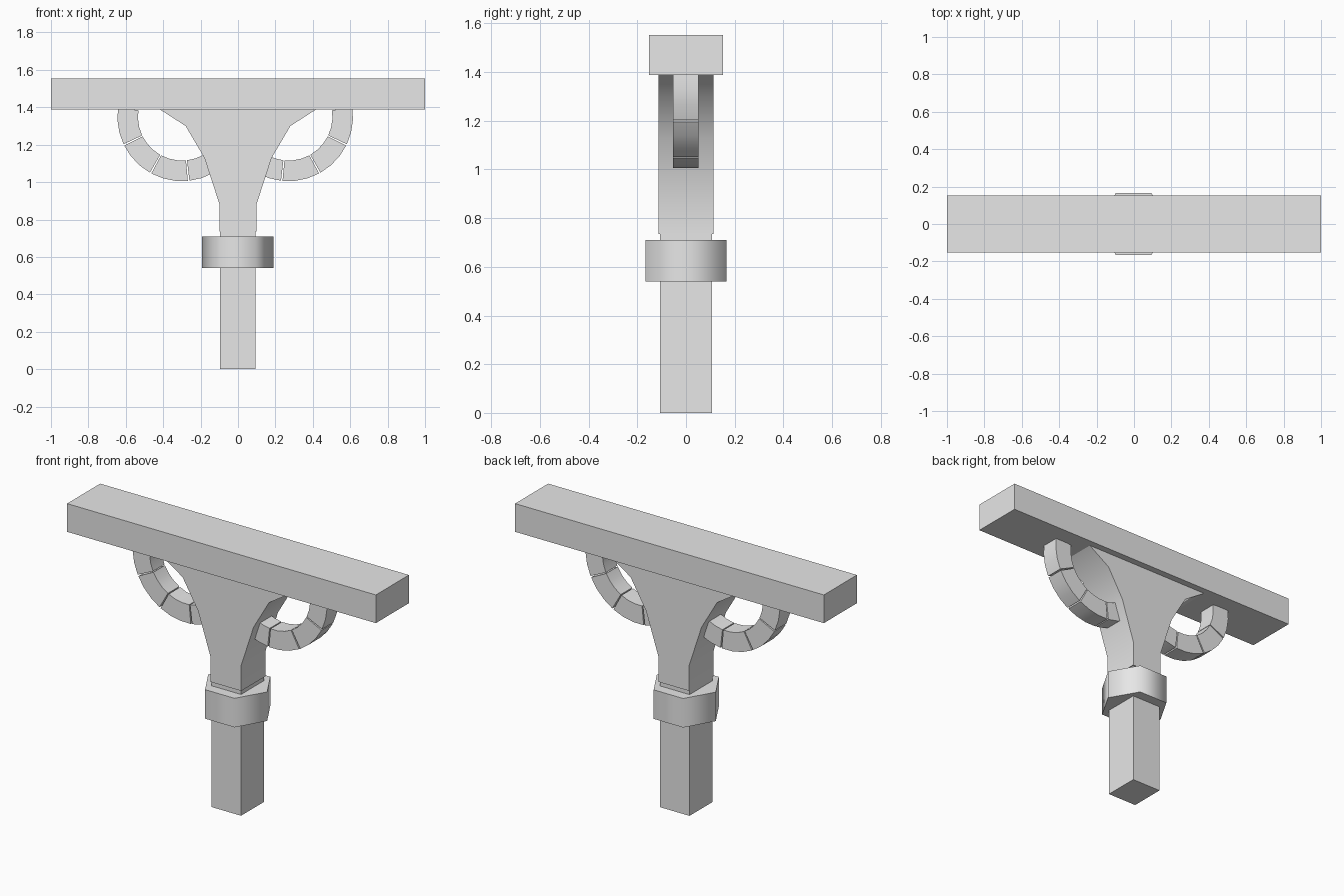
import bpy, bmesh
from math import radians, cos, sin

cube = bpy.data.objects.get("Cube")
if cube:
    bpy.data.objects.remove(cube, do_unlink=True)

# One plain grey for the whole support
grey = bpy.data.materials.new("plain grey")
grey.use_nodes = True
colour = (0.8, 0.8, 0.8, 1)
grey.diffuse_color = colour
grey.node_tree.nodes["Principled BSDF"].inputs["Base Color"].default_value = colour


def finish(name, bm, smooth=None):
    bmesh.ops.recalc_face_normals(bm, faces=bm.faces)
    mesh = bpy.data.meshes.new(name)
    bm.to_mesh(mesh)
    bm.free()
    mesh.materials.append(grey)
    obj = bpy.data.objects.new(name, mesh)
    bpy.context.collection.objects.link(obj)
    if smooth:
        bpy.ops.object.select_all(action='DESELECT')
        obj.select_set(True)
        bpy.context.view_layer.objects.active = obj
        bpy.ops.object.shade_smooth_by_angle(angle=radians(smooth))
    return obj


def box(name, low, high):
    bm = bmesh.new()
    bmesh.ops.create_cube(bm, size=1)
    for v in bm.verts:
        v.co = [(a + b) / 2 + c * (b - a) for a, b, c in zip(low, high, v.co)]
    return finish(name, bm)


def extrude_outline(bm, outline, direction):
    """Fill an outline and push it along a direction into a closed solid."""
    face = bm.faces.new([bm.verts.new(p) for p in outline])
    result = bmesh.ops.extrude_face_region(bm, geom=[face], use_keep_orig=True)
    moved = [g for g in result["geom"] if isinstance(g, bmesh.types.BMVert)]
    bmesh.ops.translate(bm, verts=moved, vec=direction)


# Crossbeam and square post
box("crossbeam", (-1, -0.153, 1.388), (1, 0.153, 1.553))
box("post", (-0.097, -0.106, 0), (0.094, 0.106, 0.76))

# Flared bracket between post and beam
half = [(0.1, 0.735), (0.1, 0.885), (0.18, 1.13), (0.28, 1.3), (0.42, 1.39)]
profile = half + [(-x, z) for x, z in reversed(half)]
bm = bmesh.new()
extrude_outline(bm, [(x, -0.113, z) for x, z in profile], (0, 0.226, 0))
finish("flared_bracket", bm, 35)

# Six-sided collar with softly shaded sides
bm = bmesh.new()
ring = [(0.191 * cos(radians(60 * i)) - 0.002, 0.191 * sin(radians(60 * i)), 0.54)
        for i in range(6)]
extrude_outline(bm, ring, (0, 0, 0.17))
finish("collar", bm, 70)

# Curved braces, each built from four wedge blocks with thin gaps
INNER, OUTER, STEP, GAP, CUTS = 0.235, 0.345, 35, 0.7, 3
for side, name, centre in ((1, "left", 0.27), (-1, "right", -0.3)):
    for block in range(4):
        start = 9 - block * STEP - GAP
        end = start - STEP + 2 * GAP
        angles = [radians(start + (end - start) * i / CUTS) for i in range(CUTS + 1)]
        arc = [(OUTER, a) for a in angles] + [(INNER, a) for a in reversed(angles)]
        bm = bmesh.new()
        extrude_outline(bm, [(centre + side * r * cos(a), -0.054, 1.35 + r * sin(a))
                             for r, a in arc], (0, 0.106, 0))
        finish(f"{name}_brace_block_{block + 1}", bm, 30)
